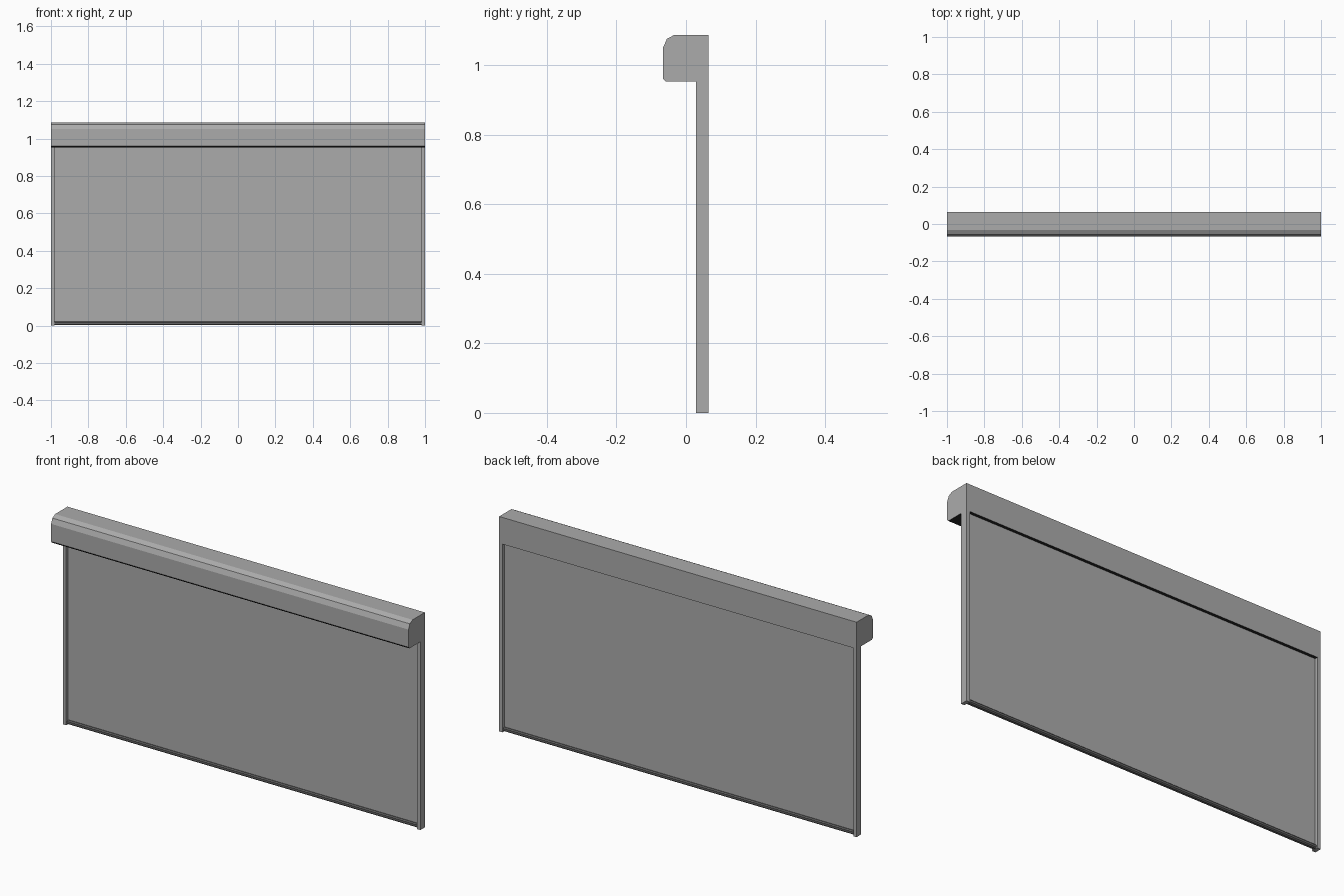
import bpy, bmesh

if "Cube" in bpy.data.objects:
    bpy.data.objects.remove(bpy.data.objects["Cube"])


def material(name, v):
    m = bpy.data.materials.new(name)
    m.diffuse_color = (v, v, v, 1)
    m.use_nodes = True
    m.node_tree.nodes["Principled BSDF"].inputs["Base Color"].default_value = m.diffuse_color
    return m


grey = material("satin grey", 0.41)
dark = material("dark grey", 0.13)
black = material("near black", 0.02)


def extrude_x(name, profile, x0, x1, mats):
    """Closed (y, z) profile swept along x; second material goes on downward faces."""
    bm = bmesh.new()
    face = bm.faces.new([bm.verts.new((x0, y, z)) for y, z in profile])
    out = bmesh.ops.extrude_face_region(bm, geom=[face])
    verts = [g for g in out["geom"] if isinstance(g, bmesh.types.BMVert)]
    bmesh.ops.translate(bm, verts=verts, vec=(x1 - x0, 0, 0))
    bmesh.ops.recalc_face_normals(bm, faces=bm.faces)
    bm.normal_update()
    for f in bm.faces:
        if len(mats) > 1 and f.normal.z < -0.3:
            f.material_index = 1
    mesh = bpy.data.meshes.new(name)
    bm.to_mesh(mesh)
    bm.free()
    for m in mats:
        mesh.materials.append(m)
    ob = bpy.data.objects.new(name, mesh)
    bpy.context.collection.objects.link(ob)
    return ob


def rect(y0, y1, z0, z1):
    return [(y0, z0), (y1, z0), (y1, z1), (y0, z1)]


# Roller housing with a faceted upper front edge and a dark underside
extrude_x("housing", [
    (0.065, 0.952), (0.065, 1.087), (-0.033, 1.087), (-0.055, 1.075),
    (-0.066, 1.05), (-0.066, 0.961), (-0.058, 0.952)], -1, 1, [grey, black])

# Side guide rails
for side, x in (("left", -1.0), ("right", 0.982)):
    extrude_x(side + "_guide_rail", rect(0.029, 0.065, 0, 0.952), x, x + 0.018, [grey])

# Screen fabric, recessed between the rails
extrude_x("screen", rect(0.045, 0.049, 0.02, 0.952), -0.982, 0.982, [grey])

# Dark bottom weight bar with chamfered edges
c = 0.005
y0, y1, z0, z1 = 0.036, 0.058, 0.002, 0.022
extrude_x("bottom_bar", [
    (y0 + c, z0), (y1 - c, z0), (y1, z0 + c), (y1, z1 - c),
    (y1 - c, z1), (y0 + c, z1), (y0, z1 - c), (y0, z0 + c)], -0.982, 0.982, [dark])
